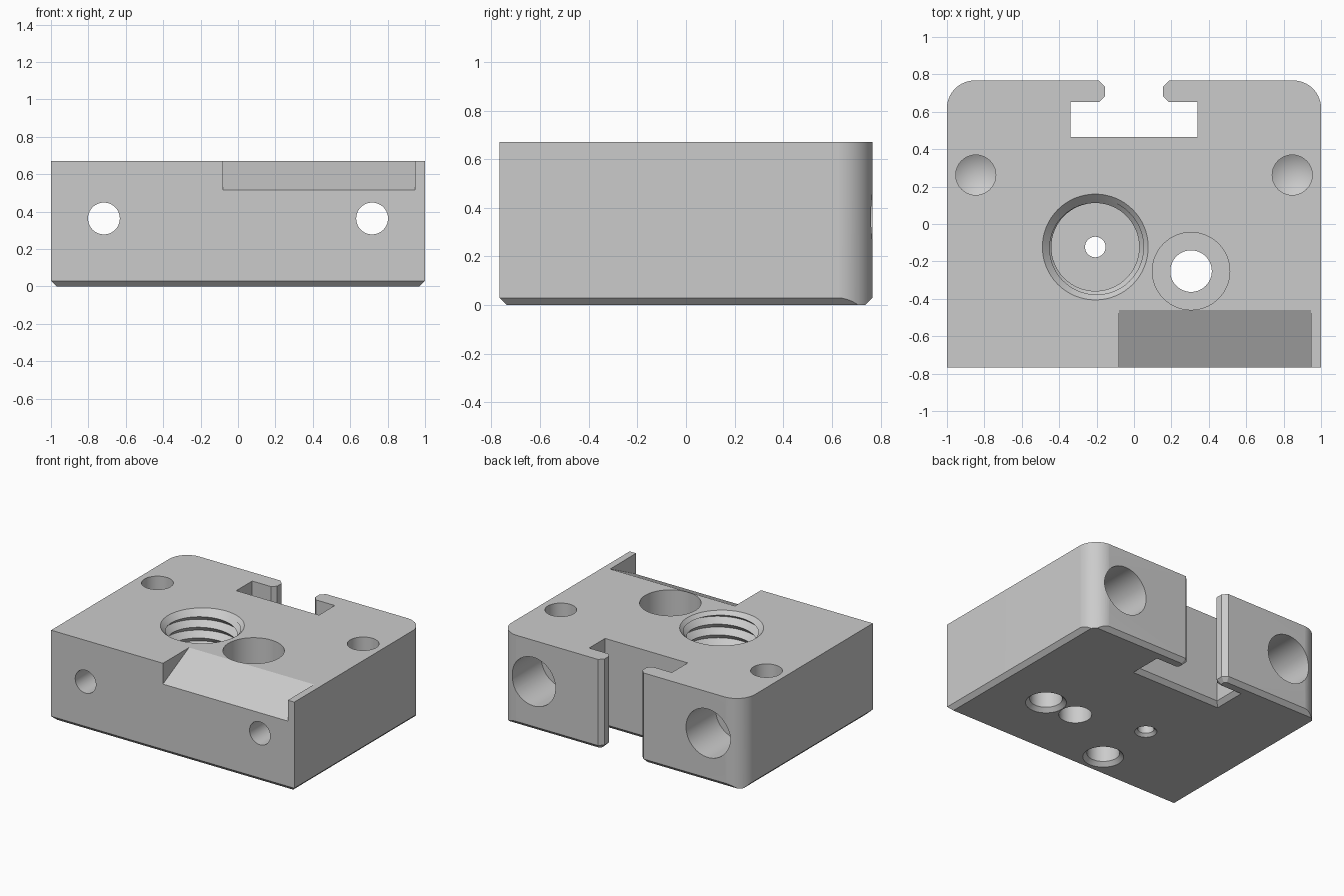
import bpy, bmesh
from math import sin, cos, pi, radians

cube = bpy.data.objects.get("Cube")
if cube:
    bpy.data.objects.remove(cube, do_unlink=True)

HALF_Y, HEIGHT, CHAMFER = 0.767, 0.67, 0.03

grey = bpy.data.materials.new("machined_grey")
grey.use_nodes = True
COLOUR = (0.6, 0.6, 0.6, 1)
grey.diffuse_color = COLOUR
grey.node_tree.nodes["Principled BSDF"].inputs["Base Color"].default_value = COLOUR


def finish(bm, name, loc=(0, 0, 0), rot=(0, 0, 0)):
    bmesh.ops.recalc_face_normals(bm, faces=bm.faces)
    mesh = bpy.data.meshes.new(name)
    bm.to_mesh(mesh)
    bm.free()
    mesh.materials.append(grey)
    ob = bpy.data.objects.new(name, mesh)
    ob.location, ob.rotation_euler = loc, rot
    bpy.context.collection.objects.link(ob)
    return ob


def prism(points, low, high):
    """Extrude an x/y outline upward; returns the mesh and its bottom face."""
    bm = bmesh.new()
    bottom = bm.faces.new([bm.verts.new((x, y, low)) for x, y in points])
    copy = bmesh.ops.duplicate(bm, geom=[bottom] + bottom.verts[:] + bottom.edges[:])
    top = next(g for g in copy["geom"] if isinstance(g, bmesh.types.BMFace))
    for v in top.verts:
        v.co.z = high
    a, b = bottom.verts[:], sorted(top.verts, key=lambda v: v.index)
    b = [copy["vert_map"][v] for v in a]
    for i in range(len(a)):
        j = (i + 1) % len(a)
        bm.faces.new((a[i], a[j], b[j], b[i]))
    return bm, bottom


def lathe(name, profile, loc=(0, 0, 0), rot=(0, 0, 0), steps=64):
    """Revolve (radius, z) points around z into a closed cutter."""
    bm = bmesh.new()
    rings = [[bm.verts.new((r * cos(2 * pi * k / steps), r * sin(2 * pi * k / steps), z))
              for k in range(steps)] for r, z in profile]
    for low, high in zip(rings, rings[1:]):
        for k in range(steps):
            n = (k + 1) % steps
            bm.faces.new((low[k], low[n], high[n], high[k]))
    bmesh.ops.remove_doubles(bm, verts=bm.verts, dist=1e-5)
    return finish(bm, name, loc, rot)


def thread(name, loc, minor, major, pitch, low, high, steps=64):
    """Helical V-thread cutter, trimmed flat at both ends."""
    bm = bmesh.new()

    def point(row, k):
        turn = k / steps
        z = min(max(low + (row / 2 + turn) * pitch, low), high)
        phase = ((z - low) / pitch - turn) % 1
        r = minor + (major - minor) * (1 - abs(2 * phase - 1))
        return bm.verts.new((r * cos(2 * pi * turn), r * sin(2 * pi * turn), z))

    rows = range(-3, int(2 * (high - low) / pitch) + 4)
    grid = [[point(row, k) for k in range(steps + 1)] for row in rows]
    for a, b in zip(grid, grid[1:]):
        for k in range(steps):
            bm.faces.new((a[k], a[k + 1], b[k + 1], b[k]))
    bmesh.ops.remove_doubles(bm, verts=bm.verts, dist=1e-5)
    rim = [e for e in bm.edges if e.is_boundary]
    bmesh.ops.holes_fill(bm, edges=rim, sides=0)
    return finish(bm, name, loc)


def cut(target, tool, operation="DIFFERENCE"):
    mod = target.modifiers.new("cut", "BOOLEAN")
    mod.operation, mod.solver, mod.object = operation, "EXACT", tool
    bpy.context.view_layer.update()
    bpy.context.view_layer.objects.active = target
    bpy.ops.object.modifier_apply(modifier=mod.name)
    bpy.data.objects.remove(tool, do_unlink=True)


# Block with a T-slot in the back and a chamfer around the bottom
half = [(1, -HALF_Y), (1, HALF_Y), (0.188, HALF_Y), (0.155, 0.735), (0.155, 0.682),
        (0.185, 0.652), (0.34, 0.652), (0.34, 0.465)]
outline = half + [(-x, y) for x, y in reversed(half)]
bm, bottom = prism(outline, CHAMFER, HEIGHT)
bmesh.ops.recalc_face_normals(bm, faces=bm.faces)
bmesh.ops.inset_region(bm, faces=[bottom], thickness=CHAMFER, use_even_offset=True,
                       use_boundary=True)
for v in bottom.verts:
    v.co.z = 0
block = finish(bm, "mount_block")

# Rounded vertical corners at the back
R, EDGE = 0.15, 1.0005
arc = [(EDGE - R + R * cos(a), HALF_Y + 0.0005 - R + R * sin(a))
       for a in (pi / 2 * i / 16 for i in range(17))]
corner = [(EDGE, -1)] + arc
bm, _ = prism(corner + [(-x, y) for x, y in reversed(corner)], -0.2, 1)
cut(block, finish(bm, "corner_trim"), "INTERSECT")

# Sloped relief on the front top edge
bm = bmesh.new()
SLOPE = (HEIGHT - 0.515) / (HALF_Y - 0.46)
ends = []
for x in (-0.08, 0.947):
    ends.append([bm.verts.new((x, y, z)) for y, z in (
        (-0.9, HEIGHT - SLOPE * 0.44), (-0.36, HEIGHT + SLOPE * 0.1), (-0.36, 0.9), (-0.9, 0.9))])
    bm.faces.new(ends[-1])
for i in range(4):
    j = (i + 1) % 4
    bm.faces.new((ends[0][i], ends[0][j], ends[1][j], ends[1][i]))
cut(block, finish(bm, "relief_cutter"))

# Counterbored horizontal holes and drilled blind holes, one on each side
for side in (-1, 1):
    cut(block, lathe("bolt_hole", [(0, -0.9), (0.18, -0.9), (0.18, -0.42), (0.085, -0.42),
                                   (0.085, 0.9), (0, 0.9)],
                     (0.717 * side, 0, 0.363), (radians(90), 0, 0)))
    cut(block, lathe("drilled_hole", [(0, 0.435), (0.107, 0.5), (0.107, 0.8), (0, 0.8)],
                     (0.846 * side, 0.262, 0)))

# Counterbored vertical through hole
cut(block, lathe("through_hole", [(0, -0.1), (0.111, -0.1), (0.111, 0.4), (0.207, 0.4),
                                  (0.207, 0.8), (0, 0.8)], (0.305, -0.252, 0)))

# Threaded bore with a countersunk mouth and a small outlet underneath
BORE = (-0.207, -0.123, 0)
cut(block, thread("thread_cutter", BORE, 0.235, 0.275, 0.08, 0.2, 0.645))
cut(block, lathe("mouth_cutter", [(0, 0.621), (0.234, 0.621), (0.303, 0.69), (0, 0.69)], BORE))
cut(block, lathe("outlet_cutter", [(0, -0.02), (0.095, -0.02), (0.055, 0.02), (0.055, 0.3),
                                   (0, 0.3)], BORE))

# Countersunk blind holes in the underside
for x, y in ((0.56, -0.255), (-0.205, -0.567)):
    cut(block, lathe("underside_hole", [(0, -0.02), (0.158, -0.02), (0.11, 0.028), (0.11, 0.24),
                                        (0, 0.3)], (x, y, 0)))

bpy.ops.object.select_all(action="DESELECT")
block.select_set(True)
bpy.context.view_layer.objects.active = block
bpy.ops.object.shade_smooth_by_angle(angle=radians(25))
